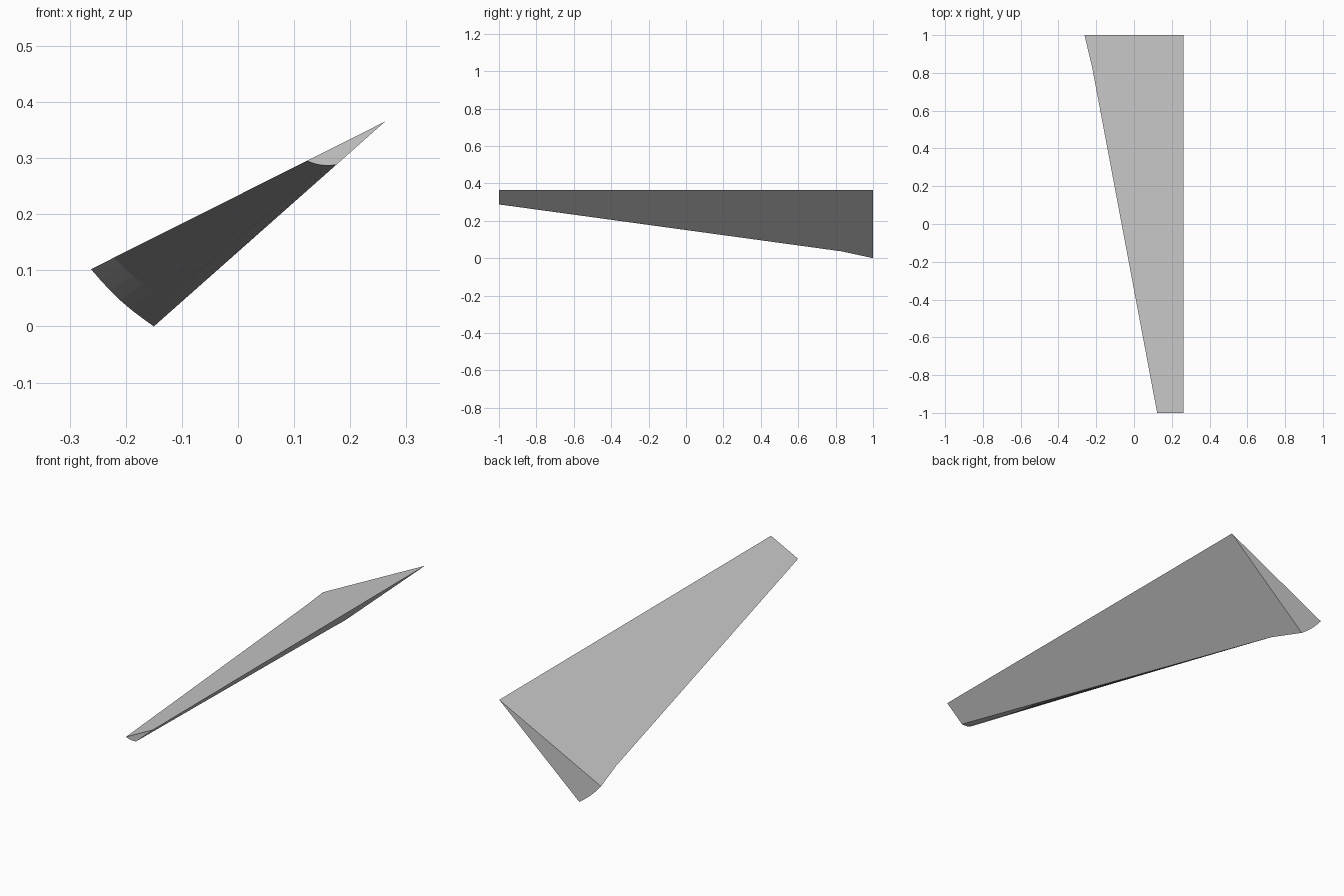
import bpy, bmesh, math
from mathutils import Vector

if "Cube" in bpy.data.objects:
    bpy.data.objects.remove(bpy.data.objects["Cube"])

# Straight sharp edge along y, with two rays fanning down to the blunt rim
APEX = Vector((0.262, 0.365))
TOP_RAY = Vector((-0.262, 0.102)) - APEX
LOW_RAY = Vector((-0.15, 0.0)) - APEX
SEGMENTS = 6

# Stations: y, upper reach, lower reach, rim bulge
STATIONS = [(-1.0, 0.266, 0.211, 0.004),
            (0.83, 0.923, 0.90, 0.005),
            (1.0, 1.0, 1.0, 0.006)]


def section(bm, y, top, low, bulge):
    a, b = APEX + TOP_RAY * top, APEX + LOW_RAY * low
    chord = (b - a).normalized()
    out = Vector((chord.y, -chord.x))
    if out.dot(a - APEX) < 0:
        out = -out
    pts = [APEX]
    for i in range(SEGMENTS + 1):
        t = i / SEGMENTS
        pts.append(a.lerp(b, t) + out * bulge * math.sin(math.pi * t))
    return [bm.verts.new((p.x, y, p.y)) for p in pts]


# Tapered wedge blade lofted through the stations
bm = bmesh.new()
rings = [section(bm, *s) for s in STATIONS]
for r, s in zip(rings, rings[1:]):
    for i in range(len(r)):
        j = (i + 1) % len(r)
        bm.faces.new((r[i], r[j], s[j], s[i]))

# Flat end caps
bm.faces.new(rings[0])
bm.faces.new(rings[-1])
bmesh.ops.recalc_face_normals(bm, faces=bm.faces)

mesh = bpy.data.meshes.new("wedge_blade")
bm.to_mesh(mesh)
bm.free()
blade = bpy.data.objects.new("wedge_blade", mesh)
bpy.context.collection.objects.link(blade)
